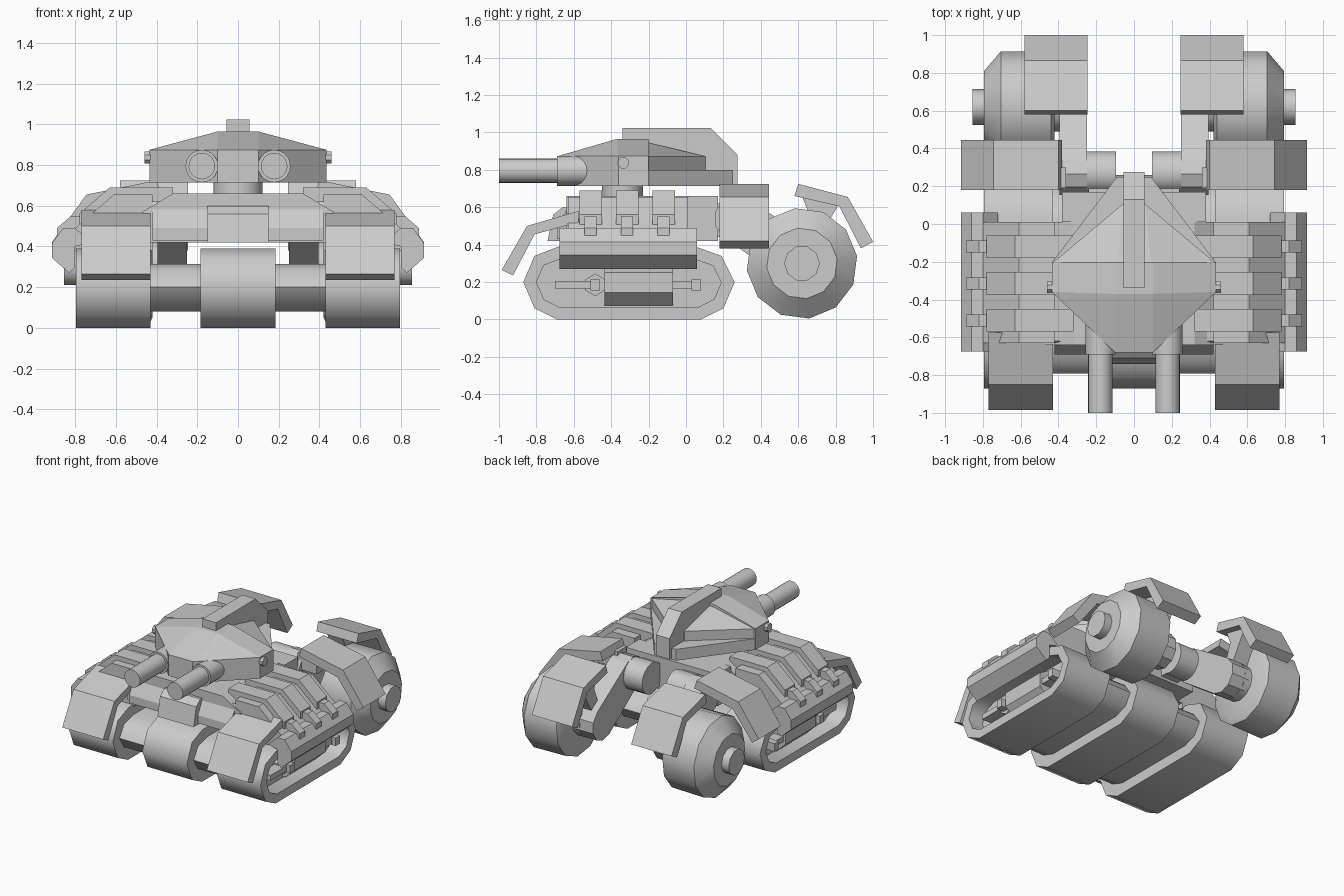
import bpy, bmesh, math

if "Cube" in bpy.data.objects:
    bpy.data.objects.remove(bpy.data.objects["Cube"])


def finish(name, bm, mirror=False, smooth=None):
    bmesh.ops.recalc_face_normals(bm, faces=bm.faces[:])
    me = bpy.data.meshes.new(name)
    bm.to_mesh(me)
    bm.free()
    ob = bpy.data.objects.new(name, me)
    bpy.context.collection.objects.link(ob)
    if smooth:
        bpy.ops.object.select_all(action='DESELECT')
        ob.select_set(True)
        bpy.context.view_layer.objects.active = ob
        bpy.ops.object.shade_smooth_by_angle(angle=math.radians(smooth))
    if mirror:
        ob.modifiers.new("mirror", 'MIRROR').use_mirror_merge = False
    return ob


def loft(name, rings, mirror=False, smooth=None, recess=None):
    """Joins rings of equal length; recess = (rim, depth) hollows the last cap."""
    bm = bmesh.new()
    vs = [[bm.verts.new(p) for p in r] for r in rings]
    n = len(rings[0])
    for a, b in zip(vs, vs[1:]):
        for i in range(n):
            bm.faces.new((a[i], a[(i + 1) % n], b[(i + 1) % n], b[i]))
    bm.faces.new(vs[0])
    cap = bm.faces.new(vs[-1])
    if recess:
        bmesh.ops.recalc_face_normals(bm, faces=bm.faces[:])
        bmesh.ops.inset_region(bm, faces=[cap], thickness=recess[0], use_even_offset=True)
        out = bmesh.ops.extrude_face_region(bm, geom=[cap])['geom']
        moved = [g for g in out if isinstance(g, bmesh.types.BMVert)]
        bmesh.ops.translate(bm, verts=moved, vec=(-recess[1], 0, 0))
        if cap.is_valid:
            bmesh.ops.delete(bm, geom=[cap], context='FACES_ONLY')
    return finish(name, bm, mirror, smooth)


def prism(name, pts, axis, a, b, **kw):
    put = (lambda p, t: (t, p[0], p[1])) if axis == 'x' else (lambda p, t: (p[0], t, p[1]))
    return loft(name, [[put(p, t) for p in pts] for t in (a, b)], **kw)


def box(name, x0, x1, y0, y1, z0, z1, mirror=True):
    return prism(name, [(y0, z0), (y1, z0), (y1, z1), (y0, z1)], 'x', x0, x1, mirror=mirror)


def circle(u, v, r, n, turn=0.0):
    return [(u + r * math.cos(math.tau * i / n + turn), v + r * math.sin(math.tau * i / n + turn))
            for i in range(n)]


def hull(name, pts, mirror=False):
    bm = bmesh.new()
    for p in pts:
        bm.verts.new(p)
    bmesh.ops.convex_hull(bm, input=bm.verts[:])
    bmesh.ops.dissolve_limit(bm, angle_limit=0.02, verts=bm.verts[:], edges=bm.edges[:])
    return finish(name, bm, mirror)


# Tracks: hollow-sided outer pair, central drum track, thinner core between
track = [(-.87, .2), (-.81, .06), (-.69, 0), (.08, 0), (.2, .06), (.26, .2),
         (.19, .34), (.05, .39), (-.68, .39), (-.81, .34)]
prism("side_track", track, 'x', .43, .795, mirror=True, smooth=50, recess=(.065, .12))
prism("centre_track", track, 'x', -.185, .185, smooth=50)
core = [(-.305 + (y + .305) * .86, .2 + (z - .2) * .6) for y, z in track]
prism("track_core", core, 'x', -.44, .44, smooth=50)

# Running gear inside the track recess
prism("track_block", [(.66, .075), (.70, .075), (.775, .145), (.775, .25), (.70, .29), (.66, .29)],
      'y', -.435, -.07, mirror=True)
for i, (y0, y1, k0, k1) in enumerate([(-.70, -.46, -.51, -.46), (-.16, .08, .03, .08)]):
    box(f"track_bar_{i}", .66, .76, y0, y1, .165, .205)
    box(f"track_bar_end_{i}", .66, .79, k0, k1, .155, .215)
    prism(f"track_roller_{i}", circle((-.485, -.125)[i], .185, .06, 6, math.pi / 6), 'x',
          .66, .73, mirror=True)

# Hull
prism("hull", [(-.47, .42), (.47, .42), (.47, .57), (.32, .66), (-.32, .66), (-.47, .57)],
      'y', -.64, .01)
prism("hull_nose", [(-.74, .42), (-.71, .56), (-.66, .60), (-.5, .60), (-.5, .42)], 'x', -.15, .15)
prism("hull_front_slope", [(-.69, .49), (-.62, .62), (-.5, .62), (-.5, .43), (-.69, .43)],
      'x', -.42, .42)
box("hull_rear", -.38, .38, .01, .17, .42, .66, mirror=False)
prism("side_armour", [(.42, .38), (.42, .655), (.61, .655), (.80, .49), (.80, .38)],
      'y', -.63, .01, mirror=True)
prism("side_skirt", [(.72, .42), (.80, .49), (.86, .49), (.915, .415), (.915, .345),
                     (.83, .27), (.80, .30), (.80, .40)], 'y', -.675, .06, mirror=True)

# Armour ribs with latches
for i, y in enumerate((-.12, -.315, -.51)):
    prism(f"armour_rib_{i}", [(.32, .55), (.32, .69), (.63, .69), (.78, .56), (.78, .45)],
          'y', y - .06, y + .06, mirror=True)
    prism(f"rib_latch_{i}", [(.74, .48), (.74, .55), (.82, .55), (.89, .49), (.89, .43), (.82, .43)],
          'y', y - .032, y + .032, mirror=True)

# Bent fenders over front tracks, rear wheels and wheel sides
prism("front_fender", [(-.985, .265), (-.85, .50), (-.575, .58), (-.575, .52), (-.81, .455),
                       (-.925, .235)], 'x', .43, .77, mirror=True)
prism("rear_fender", [(.60, .725), (.865, .655), (1.0, .415), (.935, .38), (.82, .605), (.58, .66)],
      'x', .245, .58, mirror=True)
prism("rear_fender_bracket", [(.66, .56), (.62, .66), (.82, .62), (.76, .52), (.66, .35), (.60, .4)],
      'x', .30, .43, mirror=True)
prism("wheel_side_fender", [(.40, .725), (.745, .655), (.915, .42), (.86, .38), (.70, .59),
                            (.38, .66)], 'y', .18, .445, mirror=True)
box("side_fender_bracket", .36, .52, .19, .30, .56, .68)

# Rear wheels with chamfered outer face and hub
prof = [(.42, .25), (.44, .292), (.705, .297), (.795, .19)]
loft("rear_wheel", [[(x, y, z) for y, z in circle(.62, .30, r, 12, .13)] for x, r in prof],
     mirror=True, smooth=35)
prism("wheel_hub", circle(.62, .30, .095, 10), 'x', .78, .855, mirror=True, smooth=40)
prism("wheel_axle", circle(.62, .30, .13, 12), 'x', .36, .46, mirror=True, smooth=40)

# Swing arms and their pivots
arm = []
for (y, z, r), start in (((.27, .54, .12), 56), ((.62, .30, .13), 236)):
    arm += [(y + r * math.cos(math.radians(start + k * 36)),
             z + r * math.sin(math.radians(start + k * 36))) for k in range(6)]
prism("swing_arm", arm, 'x', .25, .395, mirror=True)
prism("arm_pivot", circle(.27, .54, .115, 16), 'x', .095, .26, mirror=True, smooth=40)
box("pivot_mount", .10, .24, .14, .27, .44, .62)

# Turret
prism_ring = [(.12 * math.cos(math.tau * i / 16), -.34 + .11 * math.sin(math.tau * i / 16))
              for i in range(16)]
loft("turret_neck", [[(x, y, z) for x, y in prism_ring] for z in (.62, .75)], smooth=40)
both = (-1, 1)
front = [(.10, -.68), (.435, -.36), (.435, -.20)]
hull("turret_front", [(s * x, y, z) for s in both for x, y in front for z in (.715, .875)]
     + [(s * .10, y, .965) for s in both for y in (-.37, -.20)])
hull("turret_rear_upper", [(s * x, y, z) for s in both for z in (.78, .872)
                           for x, y in ((.43, -.205), (.06, .105))]
     + [(s * .09, -.22, .95) for s in both])
hull("turret_rear_lower", [(s * x, y, z) for s in both for z in (.715, .80)
                           for x, y in ((.435, -.205), (.09, .25))])
prism("turret_keel", [(-.34, .93), (-.34, 1.025), (.13, 1.025), (.275, .88), (.275, .725),
                      (-.2, .725)], 'x', -.056, .056)
prism("turret_peg", circle(-.335, .838, .032, 8, math.pi / 8), 'x', .42, .46, mirror=True)

# Twin guns
prism("gun_sleeve", [(x, z) for x, z in circle(.178, .795, .08, 20)], 'y', -.69, -.53,
      mirror=True, smooth=40)
prism("gun_barrel", circle(.178, .795, .065, 20), 'y', -1.0, -.6, mirror=True, smooth=40)
